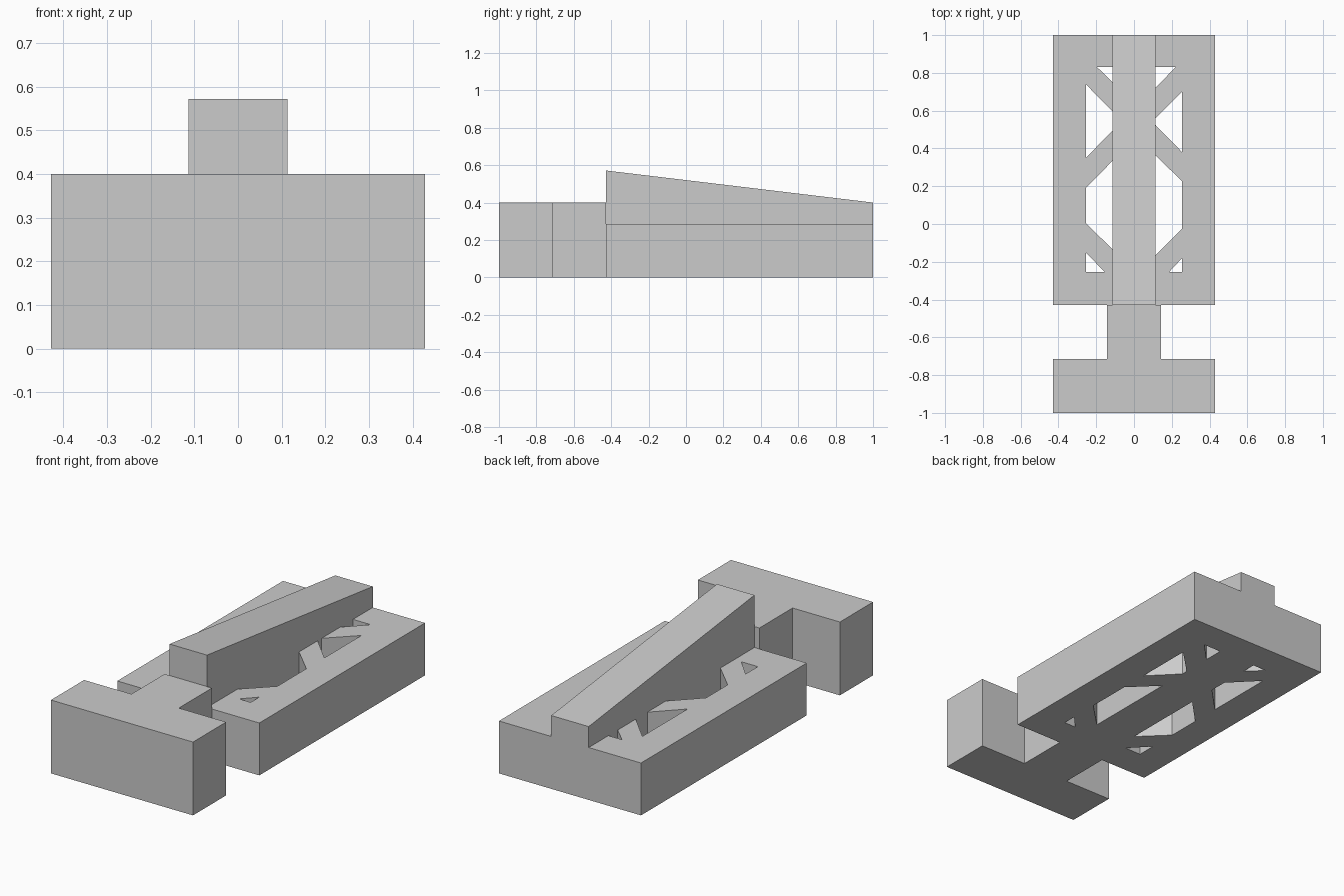
import bpy
import bmesh
from mathutils import Vector

cube = bpy.data.objects.get("Cube")
if cube:
    bpy.data.objects.remove(cube, do_unlink=True)

grey = bpy.data.materials.new("light_grey")
GREY = (0.6, 0.6, 0.6, 1.0)
grey.use_nodes = True
grey.diffuse_color = GREY
for node in grey.node_tree.nodes:
    if node.type == 'BSDF_PRINCIPLED':
        node.inputs["Base Color"].default_value = GREY

U = 2 / 7            # base module: slab height and handle depth
HALF = 1.5 * U       # half width of slab and handle
RIDGE = 0.113        # half width of the ridge
SLOT = 0.255         # outer edge of the cut-outs
FRONT = -HALF        # front end of the slab


def prisms(name, outlines, offset):
    """Extrude flat outlines along an offset into one closed mesh object."""
    bm = bmesh.new()
    for points in outlines:
        face = bm.faces.new([bm.verts.new(p) for p in points])
        extruded = bmesh.ops.extrude_face_region(bm, geom=[face])["geom"]
        verts = [g for g in extruded if isinstance(g, bmesh.types.BMVert)]
        bmesh.ops.translate(bm, verts=verts, vec=Vector(offset))
        if face.is_valid and len(face.link_loops if hasattr(face, "link_loops") else face.loops) == 0:
            bm.faces.remove(face)
    bmesh.ops.recalc_face_normals(bm, faces=bm.faces)
    mesh = bpy.data.meshes.new(name)
    bm.to_mesh(mesh)
    bm.free()
    mesh.materials.append(grey)
    obj = bpy.data.objects.new(name, mesh)
    bpy.context.collection.objects.link(obj)
    return obj


def flat(points, z):
    return [(x, y, z) for x, y in points]


# T-shaped handle: wide grip and narrow neck
neck = U / 2
grip_back = -1 + U
handle = [(-HALF, -1), (HALF, -1), (HALF, grip_back), (neck, grip_back),
          (neck, FRONT), (-neck, FRONT), (-neck, grip_back), (-HALF, grip_back)]
prisms("handle", [flat(handle, 0)], (0, 0, 0.4))

# Flat slab
slab = prisms("slab", [flat([(-HALF, FRONT), (HALF, FRONT), (HALF, 1), (-HALF, 1)], 0)],
              (0, 0, U))

# Sloping ridge along the middle
side = [(FRONT, U), (1, U), (1, 0.4), (FRONT, 2 * U)]
prisms("ridge", [[(-RIDGE, y, z) for y, z in side]], (2 * RIDGE, 0, 0))

# Lattice cut-outs beside the ridge, slightly different on each side
R, S = RIDGE, SLOT
right_cuts = [
    [(R, 0.83), (0.22, 0.83), (R, 0.72)],
    [(R, 0.56), (S, 0.70), (S, 0.38), (R, 0.525)],
    [(R, 0.365), (S, 0.225), (S, -0.025), (R, -0.165)],
    [(S, -0.18), (S, -0.255), (0.185, -0.255)],
]
left_cuts = [
    [(-R, 0.83), (-0.195, 0.83), (-R, 0.75)],
    [(-R, 0.595), (-S, 0.74), (-S, 0.35), (-R, 0.495)],
    [(-R, 0.335), (-S, 0.19), (-S, 0.005), (-R, -0.135)],
    [(-S, -0.15), (-S, -0.255), (-0.155, -0.255)],
]
cutter = prisms("cutout_cutter", [flat(c, -0.1) for c in right_cuts + left_cuts], (0, 0, 0.6))
cutter.hide_render = True

cut = slab.modifiers.new("cutouts", 'BOOLEAN')
cut.operation = 'DIFFERENCE'
cut.solver = 'EXACT'
cut.object = cutter
bpy.context.view_layer.objects.active = slab
bpy.ops.object.modifier_apply(modifier=cut.name)
bpy.data.objects.remove(cutter, do_unlink=True)
